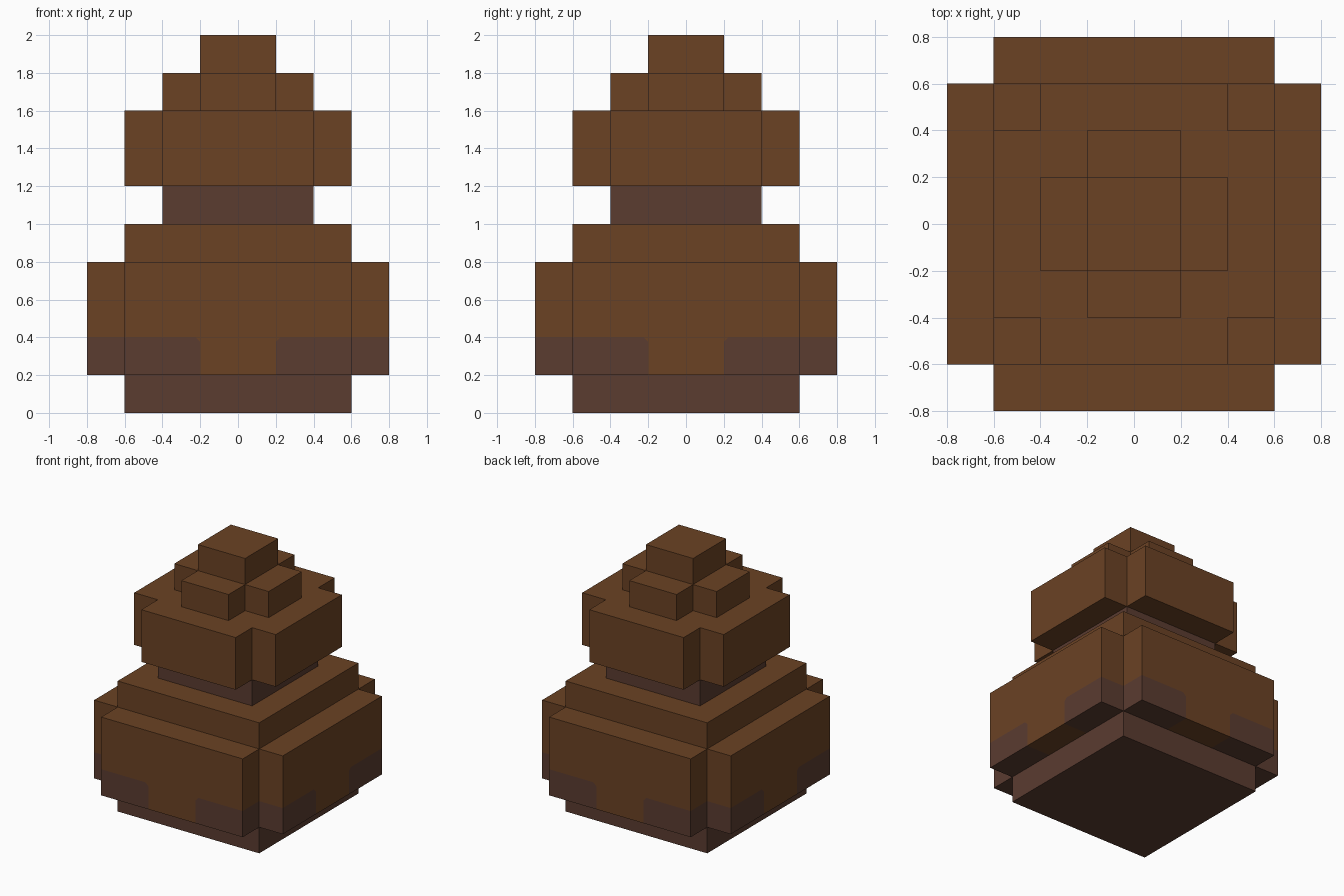
import bpy, bmesh
from mathutils import Vector

default = bpy.data.objects.get("Cube")
if default:
    bpy.data.objects.remove(default, do_unlink=True)


def linear(c):
    c /= 255
    return c / 12.92 if c <= 0.04045 else ((c + 0.055) / 1.055) ** 2.4


def material(name, rgb):
    m = bpy.data.materials.new(name)
    m.use_nodes = True
    colour = (*[linear(c) for c in rgb], 1)
    m.diffuse_color = colour
    bsdf = m.node_tree.nodes["Principled BSDF"]
    bsdf.inputs["Base Color"].default_value = colour
    bsdf.inputs["Roughness"].default_value = 0.9
    return m


brown = material("warm brown", (107, 66, 36))
dark = material("dark brown", (91, 60, 48))


def square(r):
    return [(-r, -r), (r, -r), (r, r), (-r, r)]


def cross(long, short):
    """Outline of a square with its four corners notched."""
    points = []
    for sx, sy in ((1, 1), (-1, 1), (-1, -1), (1, -1)):
        corner = [(sx * long, sy * short), (sx * short, sy * short), (sx * short, sy * long)]
        points += corner if sx * sy > 0 else corner[::-1]
    return points


def prism(outline, z0, z1):
    bm = bmesh.new()
    base = bm.faces.new([bm.verts.new((x, y, z0)) for x, y in outline])
    top = bmesh.ops.extrude_face_region(bm, geom=[base], use_keep_orig=True)
    bmesh.ops.translate(bm, vec=(0, 0, z1 - z0),
                        verts=[v for v in top["geom"] if isinstance(v, bmesh.types.BMVert)])
    bmesh.ops.recalc_face_normals(bm, faces=bm.faces)
    return bm


def finish(name, bm, *mats):
    mesh = bpy.data.meshes.new(name)
    bm.to_mesh(mesh)
    bm.free()
    for m in mats:
        mesh.materials.append(m)
    bpy.context.collection.objects.link(bpy.data.objects.new(name, mesh))


# Plain stacked tiers
finish("base", prism(square(0.6), 0, 0.2), dark)
finish("shoulder", prism(square(0.6), 0.8, 1), brown)
finish("neck", prism(square(0.4), 1, 1.2), dark)
finish("head", prism(cross(0.6, 0.4), 1.2, 1.6), brown)
finish("cap", prism(cross(0.4, 0.2), 1.6, 1.8), brown)
finish("tip", prism(square(0.2), 1.8, 2), brown)

# Body, cut along the edges of the dark corner patches
body = prism(cross(0.8, 0.6), 0.2, 0.8)
patch_top, patch_side = 0.4, 0.2
cuts = [(Vector((0, 0, patch_top)), (0, 0, 1))]
for axis in ((1, 0, 0), (0, 1, 0)):
    cuts += [(Vector(axis) * s * patch_side, axis) for s in (-1, 1)]
for point, normal in cuts:
    bmesh.ops.bisect_plane(body, geom=body.verts[:] + body.edges[:] + body.faces[:],
                           plane_co=point, plane_no=normal)


def inner(p):
    return min(abs(p.x), abs(p.y))


# Clip the upper inner corner of each patch
corners = [v for v in body.verts
           if abs(v.co.z - patch_top) < 0.001 and abs(inner(v.co) - patch_side) < 0.001]
bmesh.ops.bevel(body, geom=corners, offset=0.025, offset_type='OFFSET',
                segments=1, profile=0.5, affect='VERTICES')
for f in body.faces:
    c = f.calc_center_median()
    f.material_index = int(c.z < patch_top - 0.01 and inner(c) > patch_side + 0.01)
finish("body", body, brown, dark)
